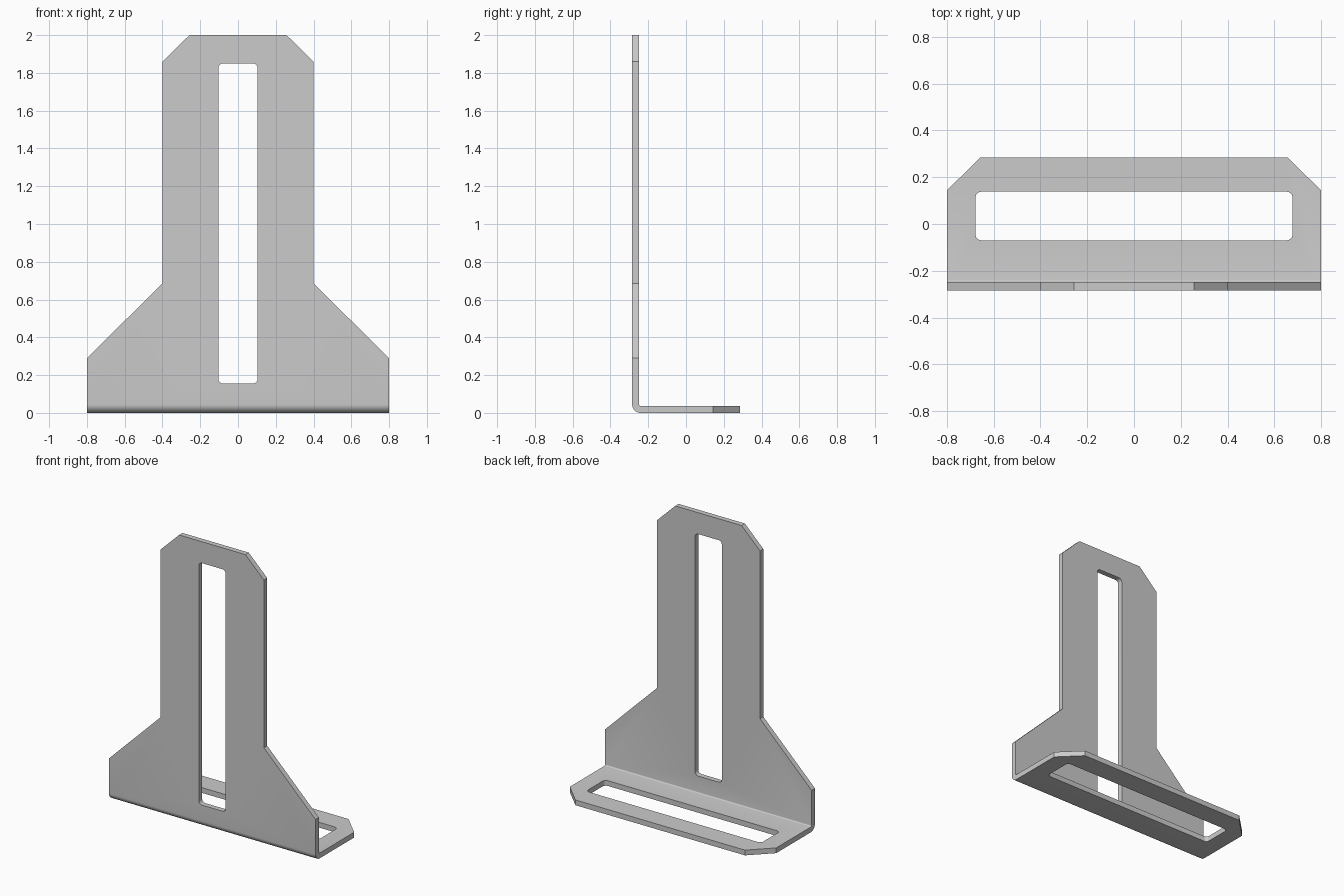
import bpy, bmesh, math

if "Cube" in bpy.data.objects:
    bpy.data.objects.remove(bpy.data.objects["Cube"])

D, T, R = 0.285, 0.037, 0.045      # half depth, sheet thickness, outer bend radius


def prism(name, pts, to3d, a, b):
    """Extrude a closed 2D outline between a and b; to3d maps (u, v, w) to xyz."""
    bm = bmesh.new()
    lo = bm.faces.new([bm.verts.new(to3d(u, v, a)) for u, v in pts])
    ext = bmesh.ops.extrude_face_region(bm, geom=[lo])
    far = [g for g in ext["geom"] if isinstance(g, bmesh.types.BMVert)]
    shift = [q - p for p, q in zip(to3d(0, 0, a), to3d(0, 0, b))]
    bmesh.ops.translate(bm, verts=far, vec=shift)
    bmesh.ops.recalc_face_normals(bm, faces=bm.faces)
    me = bpy.data.meshes.new(name)
    bm.to_mesh(me)
    bm.free()
    ob = bpy.data.objects.new(name, me)
    bpy.context.collection.objects.link(ob)
    return ob


def arc(cx, cy, r, a0, a1, n):
    return [(cx + r * math.cos(math.radians(a0 + (a1 - a0) * i / n)),
             cy + r * math.sin(math.radians(a0 + (a1 - a0) * i / n))) for i in range(n + 1)]


def mirror(half):
    return half + [(-x, y) for x, y in reversed(half)]


def slot(x0, x1, y0, y1, r=0.025):
    pts = []
    for cx, cy, a in ((x1 - r, y1 - r, 0), (x0 + r, y1 - r, 90),
                      (x0 + r, y0 + r, 180), (x1 - r, y0 + r, 270)):
        pts += arc(cx, cy, r, a, a + 90, 6)
    return pts


def along_x(u, v, w): return (w, u, v)
def along_y(u, v, w): return (u, w, v)
def along_z(u, v, w): return (u, v, w)


def cut(target, cutter, op):
    mod = target.modifiers.new(op.lower(), 'BOOLEAN')
    mod.operation, mod.object, mod.solver = op, cutter, 'EXACT'
    bpy.context.view_layer.objects.active = target
    bpy.ops.object.modifier_apply(modifier=mod.name)
    bpy.data.objects.remove(cutter)


# Oversized bent sheet: L profile with a rounded bend
profile = ([(-D, 2.1)] + arc(-D + R, R, R, 180, 270, 10) + [(0.4, 0), (0.4, T)]
           + arc(-D + R, R, R - T, 270, 180, 5) + [(-D + T, 2.1)])
bracket = prism("slotted_angle_bracket", profile, along_x, -0.9, 0.9)

# Trim to the upright's outline, then to the foot's chamfered outline
upright = mirror([(0.8, -0.1), (0.8, 0.29), (0.4, 0.685), (0.4, 1.86), (0.257, 2.0)])
cut(bracket, prism("upright_outline", upright, along_y, -0.5, 0.5), 'INTERSECT')
foot = mirror([(0.9, -0.4), (0.9, 0.045), (0.657, D)])
cut(bracket, prism("foot_outline", foot, along_z, -0.5, 2.5), 'INTERSECT')

# Adjustment slots in upright and foot
cut(bracket, prism("upright_slot", slot(-0.104, 0.104, 0.155, 1.85), along_y, -0.5, 0.5), 'DIFFERENCE')
cut(bracket, prism("foot_slot", slot(-0.678, 0.678, -0.07, 0.138), along_z, -0.1, 0.1), 'DIFFERENCE')

bracket.select_set(True)
bpy.context.view_layer.objects.active = bracket
bpy.ops.object.shade_smooth_by_angle(angle=math.radians(30))
